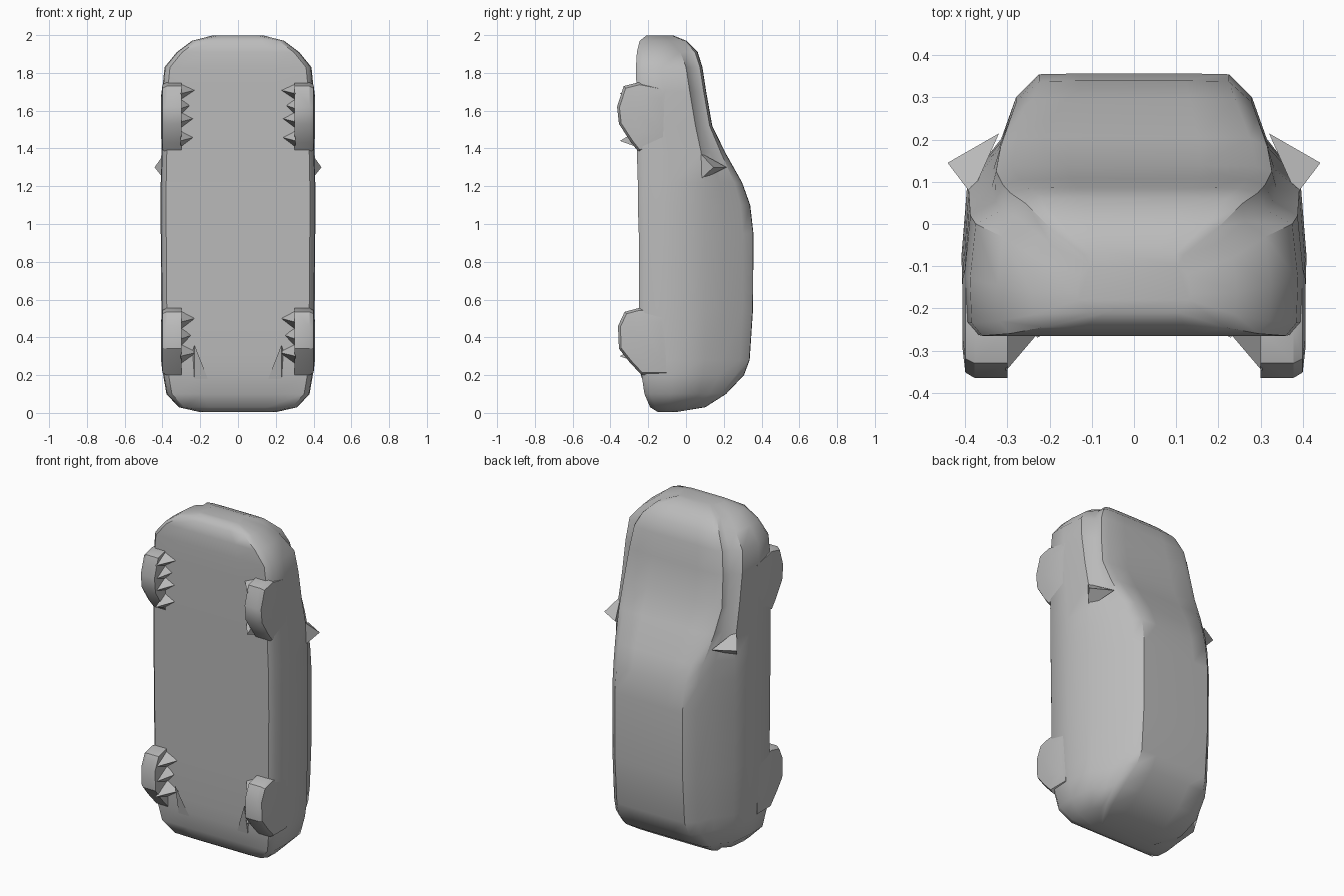
import bpy, bmesh, math
from mathutils import Vector

grey = bpy.data.materials.new("plain grey")
grey.diffuse_color = (0.5, 0.5, 0.5, 1)


def finish(name, bm, angle=35):
    bmesh.ops.recalc_face_normals(bm, faces=bm.faces[:])
    me = bpy.data.meshes.new(name)
    bm.to_mesh(me)
    bm.free()
    me.materials.append(grey)
    ob = bpy.data.objects.new(name, me)
    bpy.context.collection.objects.link(ob)
    bpy.ops.object.select_all(action='DESELECT')
    ob.select_set(True)
    bpy.context.view_layer.objects.active = ob
    bpy.ops.object.shade_smooth_by_angle(angle=math.radians(angle))
    return ob


def loft(bm, rings):
    rows = [[bm.verts.new(p) for p in r] for r in rings]
    n = len(rows[0])
    for a, b in zip(rows, rows[1:]):
        for i in range(n):
            j = (i + 1) % n
            bm.faces.new((a[i], a[j], b[j], b[i]))
    bm.faces.new(rows[0])
    bm.faces.new(rows[-1])


# Body shell: height, underside y, roof y, half width, roof half width, belt y
SECTIONS = [
    (0.005, -0.15, -0.05, 0.20, 0.17, -0.08),
    (0.03, -0.19, 0.10, 0.31, 0.24, 0.00),
    (0.10, -0.22, 0.21, 0.375, 0.25, 0.07),
    (0.20, -0.235, 0.305, 0.392, 0.235, 0.09),
    (0.28, -0.24, 0.335, 0.397, 0.225, 0.10),
    (0.55, -0.25, 0.353, 0.402, 0.225, 0.10),
    (0.95, -0.25, 0.355, 0.405, 0.225, 0.10),
    (1.10, -0.255, 0.338, 0.405, 0.225, 0.10),
    (1.22, -0.255, 0.295, 0.405, 0.24, 0.10),
    (1.38, -0.26, 0.205, 0.402, 0.275, 0.08),
    (1.52, -0.262, 0.137, 0.400, 0.29, 0.05),
    (1.70, -0.262, 0.105, 0.398, 0.27, 0.02),
    (1.83, -0.265, 0.085, 0.385, 0.25, 0.00),
    (1.91, -0.26, 0.06, 0.32, 0.22, -0.03),
    (1.97, -0.245, 0.00, 0.24, 0.17, -0.08),
    (1.998, -0.21, -0.07, 0.13, 0.10, -0.12),
]


def section(z, b, t, w, r, s):
    belt, roof = Vector((w * 0.975, s)), Vector((r, t))
    span = roof - belt
    half = [(w * 0.5, b), (w - 0.025, b), (w, b + 0.03), (w + 0.004, (b + s) / 2),
            belt, belt + span * 0.4 - Vector((0.012, 0)),
            belt + span * 0.75 + Vector((0.012, 0.01)), roof, (r * 0.55, t + 0.002)]
    right = [(p[0], p[1], z) for p in half]
    return right + [(-x, y, zz) for x, y, zz in reversed(right)]


bm = bmesh.new()
loft(bm, [section(*s) for s in SECTIONS])
finish("car_body", bm, 40)

# Wheels: outlines in y, z, blended into the sides
REAR = [(-0.10, 0.54), (-0.25, 0.555), (-0.325, 0.535), (-0.36, 0.46), (-0.355, 0.34),
        (-0.30, 0.27), (-0.235, 0.20), (-0.10, 0.20)]
FRONT = [(-0.10, 1.72), (-0.25, 1.75), (-0.33, 1.73), (-0.365, 1.62), (-0.355, 1.53),
         (-0.29, 1.43), (-0.25, 1.38), (-0.10, 1.42)]


def wheel(name, outline, sx):
    cy = -0.18
    cz = sum(p[1] for p in outline) / len(outline)

    def ring(x, k):
        return [(sx * x, cy + (y - cy) * k, cz + (z - cz) * k) for y, z in outline]
    bm = bmesh.new()
    loft(bm, [ring(0.30, 1), ring(0.378, 1), ring(0.40, 0.93), ring(0.407, 0.6)])
    finish(name, bm, 30)


def tetra(name, pts, sx):
    bm = bmesh.new()
    vs = [bm.verts.new((sx * x, y, z)) for x, y, z in pts]
    for f in ((0, 1, 2), (0, 1, 3), (1, 2, 3), (0, 2, 3)):
        bm.faces.new([vs[i] for i in f])
    finish(name, bm, 10)


for side, sx in (("right", 1), ("left", -1)):
    wheel("rear_wheel_" + side, REAR, sx)
    wheel("front_wheel_" + side, FRONT, sx)

    # Jagged wheel arch wedges joining the wheels to the floor
    for i, (z, x) in enumerate(((1.71, 0.22), (1.63, 0.25), (1.56, 0.23), (1.46, 0.23),
                                (0.50, 0.23), (0.41, 0.25), (0.32, 0.22))):
        tetra(f"arch_wedge_{side}_{i}", [(x, -0.25, z), (0.305, -0.35, z - 0.02),
              (0.305, -0.24, z + 0.045), (0.305, -0.24, z - 0.06)], sx)
    tetra("arch_spur_" + side, [(0.16, -0.235, 0.18), (0.23, -0.235, 0.18),
          (0.23, -0.27, 0.36), (0.25, -0.22, 0.30)], sx)

    # Door mirror
    tetra("door_mirror_" + side, [(0.385, 0.07, 1.38), (0.385, 0.07, 1.23),
          (0.32, 0.215, 1.30), (0.442, 0.145, 1.30)], sx)
